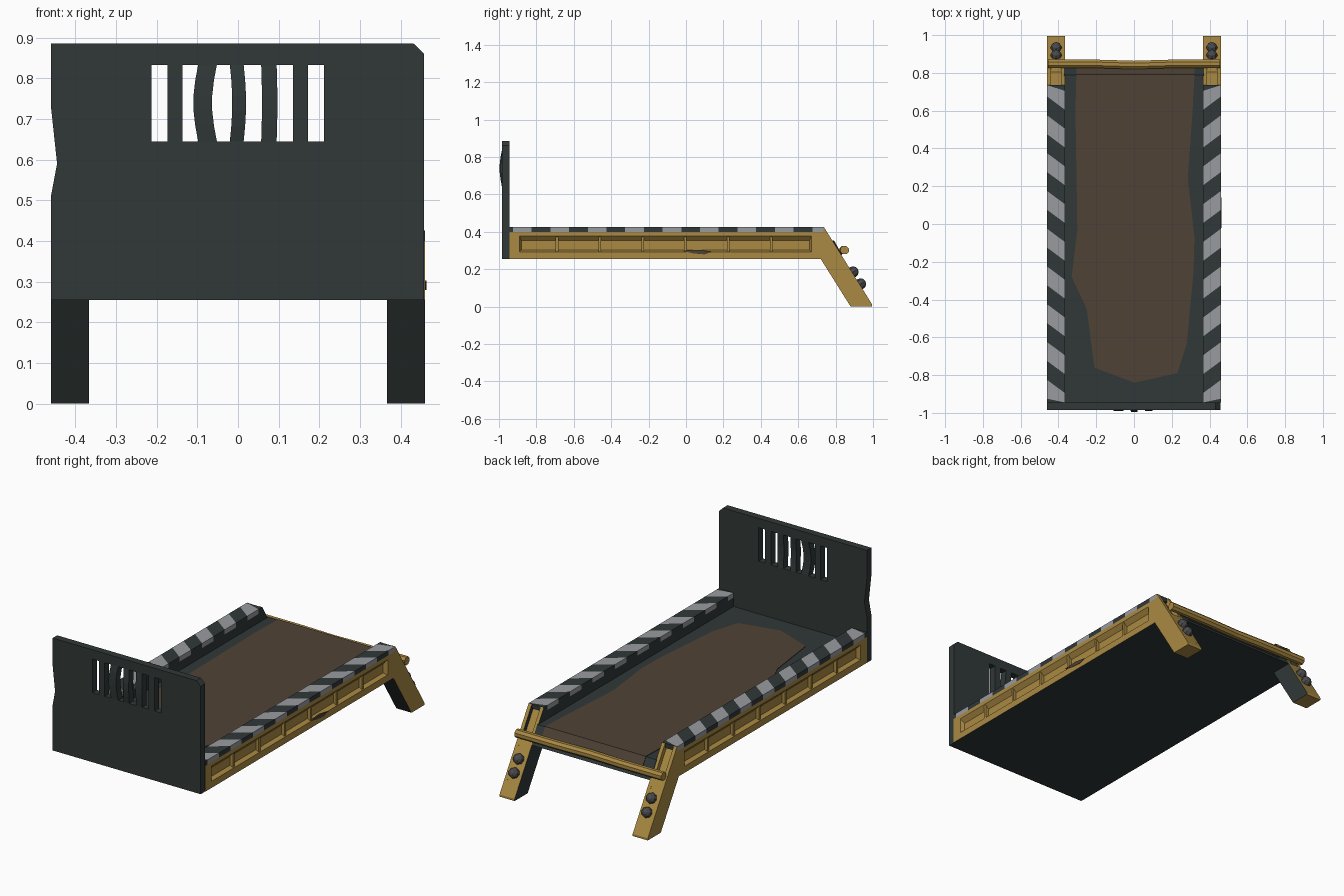
import bpy, bmesh, math
from mathutils import Vector, Matrix

if "Cube" in bpy.data.objects:
    bpy.data.objects.remove(bpy.data.objects["Cube"])


def mat(name, rgb):
    m = bpy.data.materials.new(name)
    m.diffuse_color = (*rgb, 1)
    m.use_nodes = True
    m.node_tree.nodes["Principled BSDF"].inputs["Base Color"].default_value = m.diffuse_color
    return m


DARK = mat("dark_steel", (0.030, 0.040, 0.039))
YELLOW = mat("worn_yellow", (0.40, 0.25, 0.055))
GREY = mat("stripe_grey", (0.32, 0.33, 0.35))
BROWN = mat("rust_brown", (0.078, 0.055, 0.036))
LAMP = mat("lamp_grey", (0.07, 0.07, 0.075))


def finish(name, bm, mats, rule=None):
    bmesh.ops.recalc_face_normals(bm, faces=bm.faces)
    if rule:
        for f in bm.faces:
            f.normal_update()
            f.material_index = rule(f)
    me = bpy.data.meshes.new(name)
    bm.to_mesh(me)
    bm.free()
    for m in mats:
        me.materials.append(m)
    ob = bpy.data.objects.new(name, me)
    bpy.context.collection.objects.link(ob)
    return ob


def loft(bm, rings, mi=0):
    """Closed skin through rings of points, capped at both ends."""
    rs = [[bm.verts.new(p) for p in r] for r in rings]
    fs = [bm.faces.new(rs[0]), bm.faces.new(rs[-1])]
    n = len(rs[0])
    for a, b in zip(rs, rs[1:]):
        for i in range(n):
            j = (i + 1) % n
            fs.append(bm.faces.new((a[i], a[j], b[j], b[i])))
    for f in fs:
        f.material_index = mi


def prism_x(bm, pts, x0, x1):
    loft(bm, [[(x, y, z) for y, z in pts] for x in (x0, x1)])


def prism_y(bm, pts, y0, y1):
    loft(bm, [[(x, y, z) for x, z in pts] for y in (y0, y1)])


def prism_z(bm, pts, z0, z1, mi=0):
    loft(bm, [[(x, y, z) for x, y in pts] for z in (z0, z1)], mi)


def rect(a0, a1, b0, b1):
    return [(a0, b0), (a1, b0), (a1, b1), (a0, b1)]


# Headboard with dented edge, cut corner and slots
Y0, Y1 = -0.985, -0.945
bm = bmesh.new()
prism_y(bm, [(-0.46, 0.255), (-0.213, 0.255), (-0.213, 0.885), (-0.46, 0.885),
             (-0.46, 0.73), (-0.445, 0.59), (-0.46, 0.51)], Y0, Y1)
prism_y(bm, [(0.212, 0.255), (0.458, 0.255), (0.458, 0.86), (0.432, 0.885), (0.212, 0.885)], Y0, Y1)
prism_y(bm, rect(-0.213, 0.212, 0.255, 0.645), Y0, Y1)
prism_y(bm, rect(-0.213, 0.212, 0.833, 0.885), Y0, Y1)
finish("headboard", bm, [DARK])

# Slot bars, the middle ones bent
bm = bmesh.new()
for x0, x1, dx, dy in [(-0.173, -0.137, 0, 0), (-0.098, -0.052, -0.012, -0.006),
                       (-0.02, 0.014, 0.006, -0.012), (0.057, 0.095, 0.002, -0.006),
                       (0.135, 0.172, 0, 0)]:
    rings = []
    for i in range(6):
        t = i / 5
        b = math.sin(math.pi * t)
        z = 0.645 + 0.188 * t
        rings.append([(x + dx * b, y + dy * b, z) for x, y in rect(x0, x1, Y0, Y1)])
    loft(bm, rings)
finish("headboard_bars", bm, [DARK])

# Floor slab with sloped tail
bm = bmesh.new()
prism_x(bm, [(-0.945, 0.255), (0.843, 0.255), (0.79, 0.35), (-0.945, 0.35)], -0.37, 0.37)
finish("bed_floor", bm, [DARK])

# Rust patch on the floor and down the tail
bm = bmesh.new()
prism_z(bm, [(-0.305, 0.79), (-0.31, 0.6), (-0.30, -0.03), (-0.33, -0.28), (-0.25, -0.45),
             (-0.21, -0.76), (0, -0.84), (0.23, -0.79), (0.28, -0.63), (0.315, -0.25),
             (0.32, -0.07), (0.285, 0.24), (0.31, 0.6), (0.32, 0.79)], 0.349, 0.353)
prism_x(bm, [(0.785, 0.353), (0.792, 0.353), (0.835, 0.276), (0.83, 0.276)], -0.305, 0.32)
finish("floor_rust", bm, [BROWN])

for side, s in (("right", 1), ("left", -1)):
    def inward(f):
        return 1 if f.normal.x * s < -0.9 or f.normal.z < -0.95 else 0

    # Side rail with a recessed outer panel
    bm = bmesh.new()
    loft(bm, [[(s * x, y, z) for y, z in rect(*r)] for x, r in (
        (0.366, (-0.945, 0.72, 0.255, 0.40)), (0.46, (-0.945, 0.72, 0.255, 0.40)),
        (0.46, (-0.89, 0.67, 0.292, 0.377)), (0.438, (-0.88, 0.66, 0.302, 0.352)))])
    finish(side + "_rail", bm, [YELLOW, DARK], inward)

    # Ribs in the panel
    bm = bmesh.new()
    for i in range(6):
        y = -0.69 + 0.229 * i
        prism_x(bm, rect(y - 0.007, y + 0.007, 0.294, 0.374), s * 0.434, s * 0.456)
    finish(side + "_rail_ribs", bm, [YELLOW])

    # Hazard striped cap
    bm = bmesh.new()
    def lim(y):
        return max(-0.945, min(0.735, y))
    for k in range(-1, 18):
        b = -0.96 + 0.1 * k
        o0, o1 = lim(b + 0.035), lim(b + 0.135)
        i0, i1 = lim(b - 0.035), lim(b + 0.065)
        pts = [(s * 0.366, i0), (s * 0.46, o0), (s * 0.46, o1), (s * 0.366, i1)]
        if o1 - o0 < 1e-4:
            pts = [pts[0], pts[1], pts[3]]
        elif i1 - i0 < 1e-4:
            pts = pts[:3]
        if max(o1 - o0, i1 - i0) > 1e-4:
            prism_z(bm, pts, 0.40, 0.426, k % 2)
    finish(side + "_striped_cap", bm, [GREY, DARK])

    # Slanted rear leg, hollowed near the top
    bm = bmesh.new()
    low = [(0.72, 0.40), (0.72, 0.255), (0.88, 0), (0.995, 0), (0.995, 0.012)]
    for x0, x1, top in ((0.366, 0.386, [(0.737, 0.426)]), (0.44, 0.46, [(0.737, 0.426)]),
                        (0.386, 0.44, [(0.835, 0.268), (0.805, 0.268), (0.723, 0.40)])):
        prism_x(bm, low + top, s * x0, s * x1)
    finish(side + "_rear_leg", bm, [YELLOW, DARK],
           lambda f: 1 if f.normal.x * s < -0.9 or (f.normal.y < -0.5 and f.normal.z < 0) else 0)

    # Two faceted lamps on the leg
    out = Vector((0, 0.85, 0.53)).normalized()
    rot = out.to_track_quat('Z', 'Y').to_matrix().to_4x4()
    bm = bmesh.new()
    for y, z in ((0.888, 0.182), (0.928, 0.118)):
        m = Matrix.Translation(Vector((s * 0.412, y, z)) + out * 0.006) @ rot
        bmesh.ops.create_uvsphere(bm, u_segments=8, v_segments=6, radius=0.03, matrix=m)
    finish(side + "_leg_lamps", bm, [LAMP])

# Dent on the lower edge of the right rail
bm = bmesh.new()
prism_x(bm, [(-0.02, 0.298), (0.04, 0.284), (0.1, 0.279), (0.14, 0.292), (0.07, 0.303)], 0.455, 0.463)
finish("rail_dent", bm, [BROWN])

# Cross bar between the rear legs, slightly bent
bm = bmesh.new()
rings = []
for x, dy in ((-0.455, 0), (-0.2, 0), (0, -0.006), (0.2, 0), (0.455, 0)):
    rings.append([(x, 0.848 + dy + 0.024 * math.cos(a * math.pi / 4 + 0.39),
                   0.302 + 0.024 * math.sin(a * math.pi / 4 + 0.39)) for a in range(8)])
loft(bm, rings)
finish("rear_cross_bar", bm, [YELLOW])
